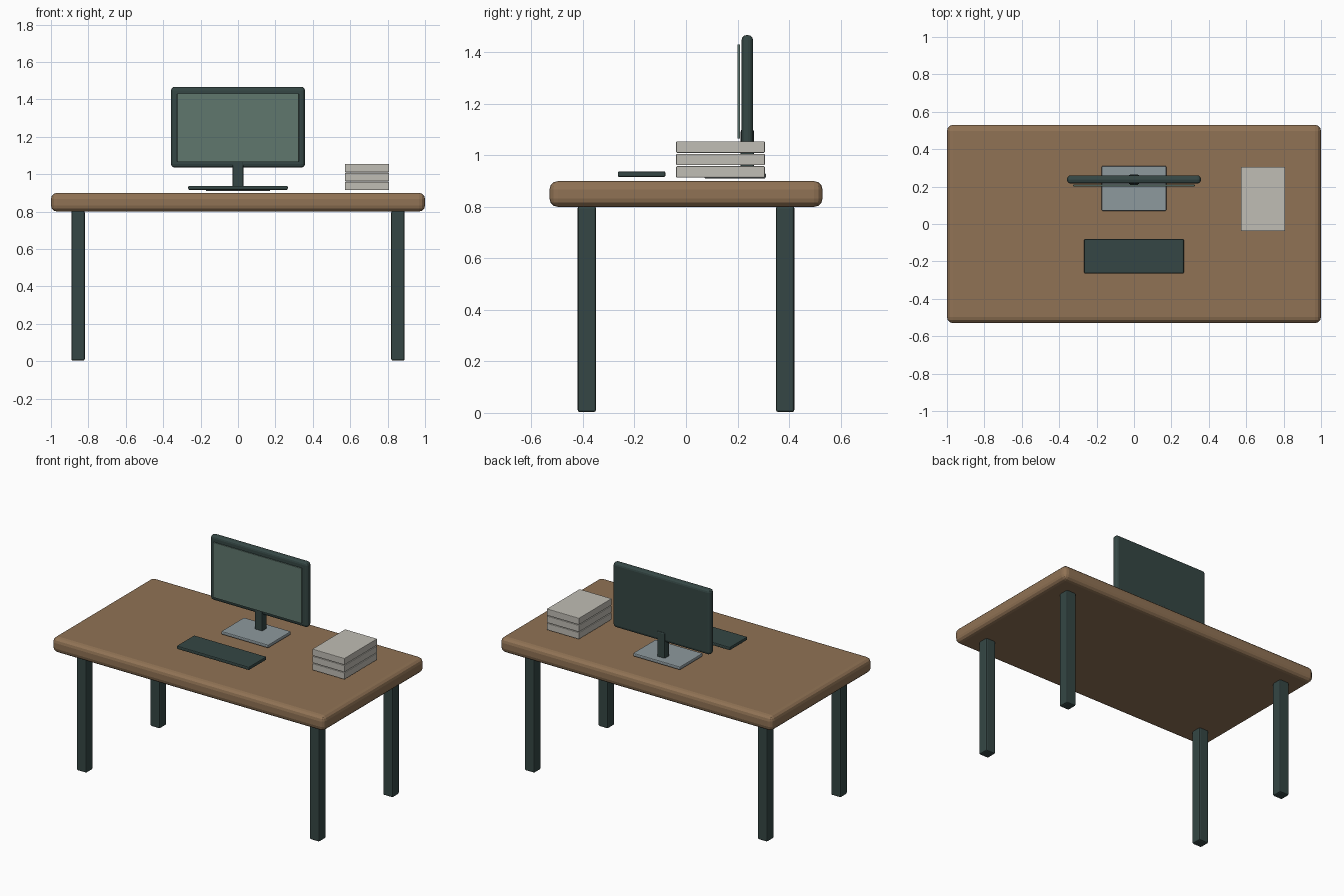
import bpy

if "Cube" in bpy.data.objects:
    bpy.data.objects.remove(bpy.data.objects["Cube"])


def material(name, rgb):
    m = bpy.data.materials.new(name)
    m.diffuse_color = (*rgb, 1)
    m.use_nodes = True
    m.node_tree.nodes["Principled BSDF"].inputs["Base Color"].default_value = m.diffuse_color
    return m


wood = material("wood", (0.28, 0.17, 0.09))
dark = material("dark_metal", (0.035, 0.062, 0.058))
glass = material("screen_glass", (0.115, 0.185, 0.155))
steel = material("steel", (0.27, 0.32, 0.34))
paper = material("paper", (0.53, 0.51, 0.46))


def box(name, x, y, z, mat, bevel=0.0, segments=2):
    """Box from (min, max) ranges, with optional rounded edges."""
    ranges = (x, y, z)
    bpy.ops.mesh.primitive_cube_add(size=1, location=[(a + b) / 2 for a, b in ranges])
    ob = bpy.context.object
    ob.name = name
    ob.scale = [b - a for a, b in ranges]
    bpy.ops.object.transform_apply(location=False, rotation=False, scale=True)
    ob.data.materials.append(mat)
    if bevel:
        mod = ob.modifiers.new("bevel", 'BEVEL')
        mod.width = bevel
        mod.segments = segments
    return ob


# Desk top and four legs
box("desk_top", (-1, 1), (-0.53, 0.53), (0.8, 0.9), wood, 0.032, 3)
for side, cx in (("left", -0.855), ("right", 0.855)):
    for end, cy in (("front", -0.385), ("back", 0.385)):
        box(f"{end}_{side}_leg", (cx - 0.036, cx + 0.036), (cy - 0.036, cy + 0.036),
            (0.003, 0.803), dark, 0.009, 2)

# Monitor: body, screen panel, neck and foot plate
box("monitor_body", (-0.358, 0.358), (0.216, 0.26), (1.035, 1.467), dark, 0.019, 3)
box("monitor_screen", (-0.325, 0.325), (0.2, 0.21), (1.065, 1.431), glass, 0.003, 2)
box("monitor_neck", (-0.029, 0.029), (0.212, 0.264), (0.925, 1.1), dark, 0.008, 2)
box("monitor_foot", (-0.173, 0.173), (0.07, 0.31), (0.91, 0.932), steel, 0.006, 2)

# Keyboard
box("keyboard", (-0.266, 0.266), (-0.265, -0.08), (0.916, 0.938), dark, 0.006, 2)

# Stack of three paper reams
for i in range(3):
    z = 0.914 + i * 0.048
    box(f"paper_stack_{i + 1}", (0.572, 0.808), (-0.038, 0.306), (z, z + 0.044), paper, 0.003, 2)
